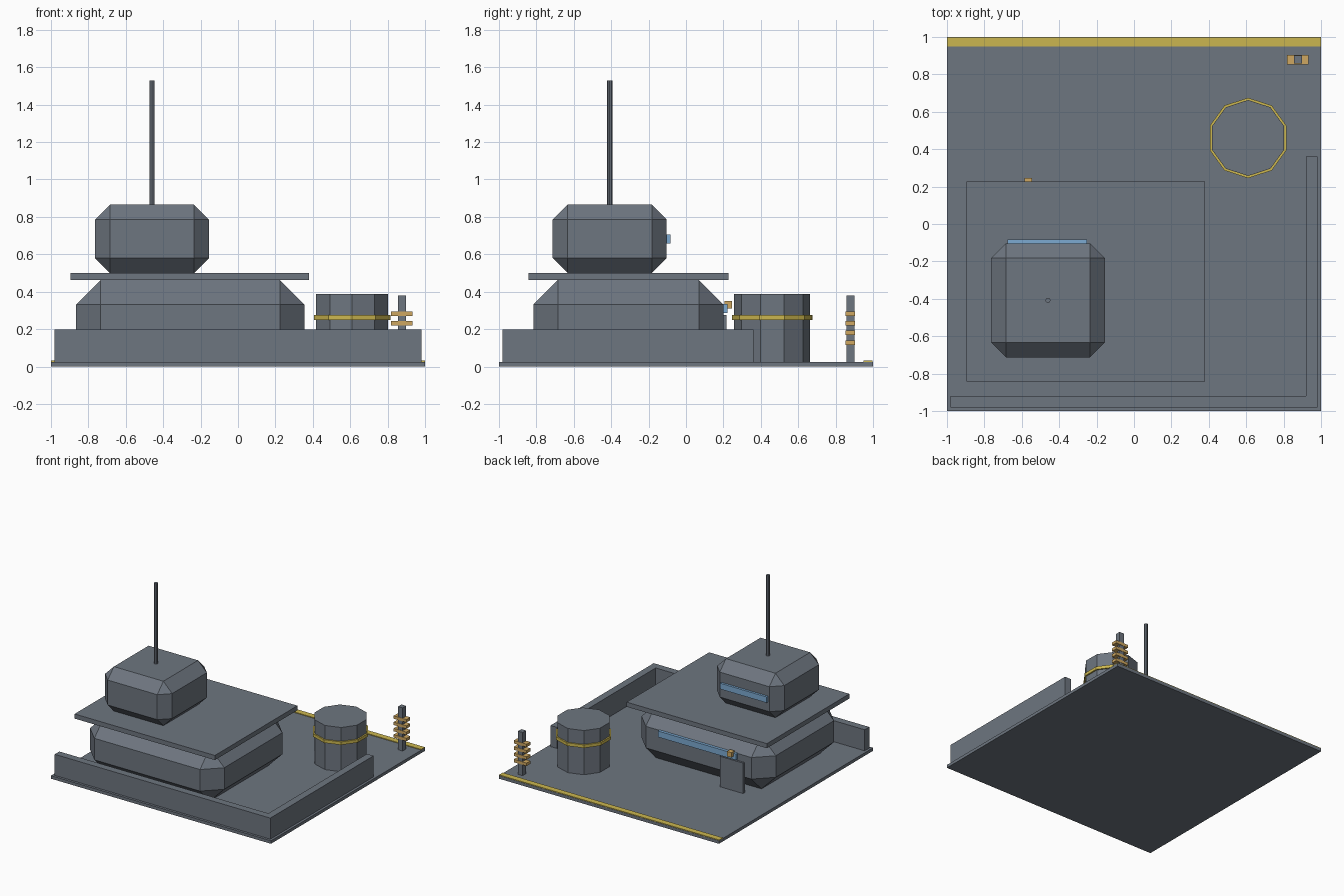
import bpy, bmesh, math

if "Cube" in bpy.data.objects:
    bpy.data.objects.remove(bpy.data.objects["Cube"])


def material(name, rgb):
    m = bpy.data.materials.new(name)
    m.diffuse_color = (*rgb, 1)
    m.use_nodes = True
    m.node_tree.nodes["Principled BSDF"].inputs["Base Color"].default_value = m.diffuse_color
    return m


GREY = material("slate grey", (0.155, 0.18, 0.215))
YELLOW = material("hazard yellow", (0.60, 0.47, 0.08))
AMBER = material("amber", (0.62, 0.39, 0.12))
BLUE = material("window blue", (0.20, 0.40, 0.64))


def finish(bm, name, mat):
    me = bpy.data.meshes.new(name)
    bm.to_mesh(me)
    bm.free()
    me.materials.append(mat)
    ob = bpy.data.objects.new(name, me)
    bpy.context.collection.objects.link(ob)
    return ob


def box(name, x, y, z, mat=GREY, chamfer=0):
    """Box from (min, max) ranges, with optional flat chamfer on all edges."""
    bm = bmesh.new()
    bmesh.ops.create_cube(bm, size=1)
    for v in bm.verts:
        for i, (lo, hi) in enumerate((x, y, z)):
            v.co[i] = lo if v.co[i] < 0 else hi
    if chamfer:
        bmesh.ops.bevel(bm, geom=bm.edges[:], offset=chamfer, offset_type='OFFSET',
                        segments=1, profile=0.5, affect='EDGES')
    return finish(bm, name, mat)


def prism(name, cx, cy, r, z, sides, mat=GREY):
    """Upright prism with a corner pointing along +y."""
    bm = bmesh.new()
    ring = [bm.verts.new((cx + r * math.sin(2 * math.pi * i / sides),
                          cy + r * math.cos(2 * math.pi * i / sides), z[0]))
            for i in range(sides)]
    face = bm.faces.new(ring)
    top = bmesh.ops.extrude_face_region(bm, geom=[face])["geom"]
    for v in top:
        if isinstance(v, bmesh.types.BMVert):
            v.co.z = z[1]
    bmesh.ops.recalc_face_normals(bm, faces=bm.faces[:])
    return finish(bm, name, mat)


G = 0.025  # top of the base slab

# Base slab, edge stripe and perimeter walls
box("base_slab", (-1, 1), (-1, 1), (0, G))
box("edge_stripe", (-1, 1), (0.95, 0.998), (G, 0.031), YELLOW)
box("front_wall", (-0.98, 0.98), (-0.98, -0.92), (G, 0.198))
box("right_wall", (0.92, 0.98), (-0.92, 0.36), (G, 0.198))

# Two-storey chamfered building
box("lower_storey", (-0.865, 0.355), (-0.815, 0.2), (G, 0.462), chamfer=0.13)
box("roof_slab", (-0.895, 0.38), (-0.843, 0.228), (0.462, 0.5))
box("upper_storey", (-0.765, -0.155), (-0.713, -0.103), (0.5, 0.865), chamfer=0.08)
prism("antenna", -0.46, -0.408, 0.014, (0.86, 1.528), 8)

# Windows, door and door lamp on the back
box("upper_window", (-0.675, -0.25), (-0.11, -0.084), (0.657, 0.705), BLUE)
box("lower_window", (-0.61, 0.1), (0.19, 0.221), (0.285, 0.335), BLUE)
box("door", (-0.67, -0.46), (0.19, 0.216), (G, 0.275))
box("door_lamp", (-0.585, -0.545), (0.205, 0.247), (0.31, 0.35), AMBER)

# Ten-sided storage tank with its band
prism("tank", 0.61, 0.46, 0.203, (G, 0.388), 10)
prism("tank_band", 0.61, 0.46, 0.215, (0.25, 0.275), 10, YELLOW)

# Insulator post with four fins
box("insulator_post", (0.855, 0.897), (0.857, 0.9), (G, 0.38))
for i in range(4):
    zc = 0.128 + 0.0515 * i
    box(f"insulator_fin_{i + 1}", (0.817, 0.933), (0.854, 0.903),
        (zc - 0.012, zc + 0.012), AMBER)
